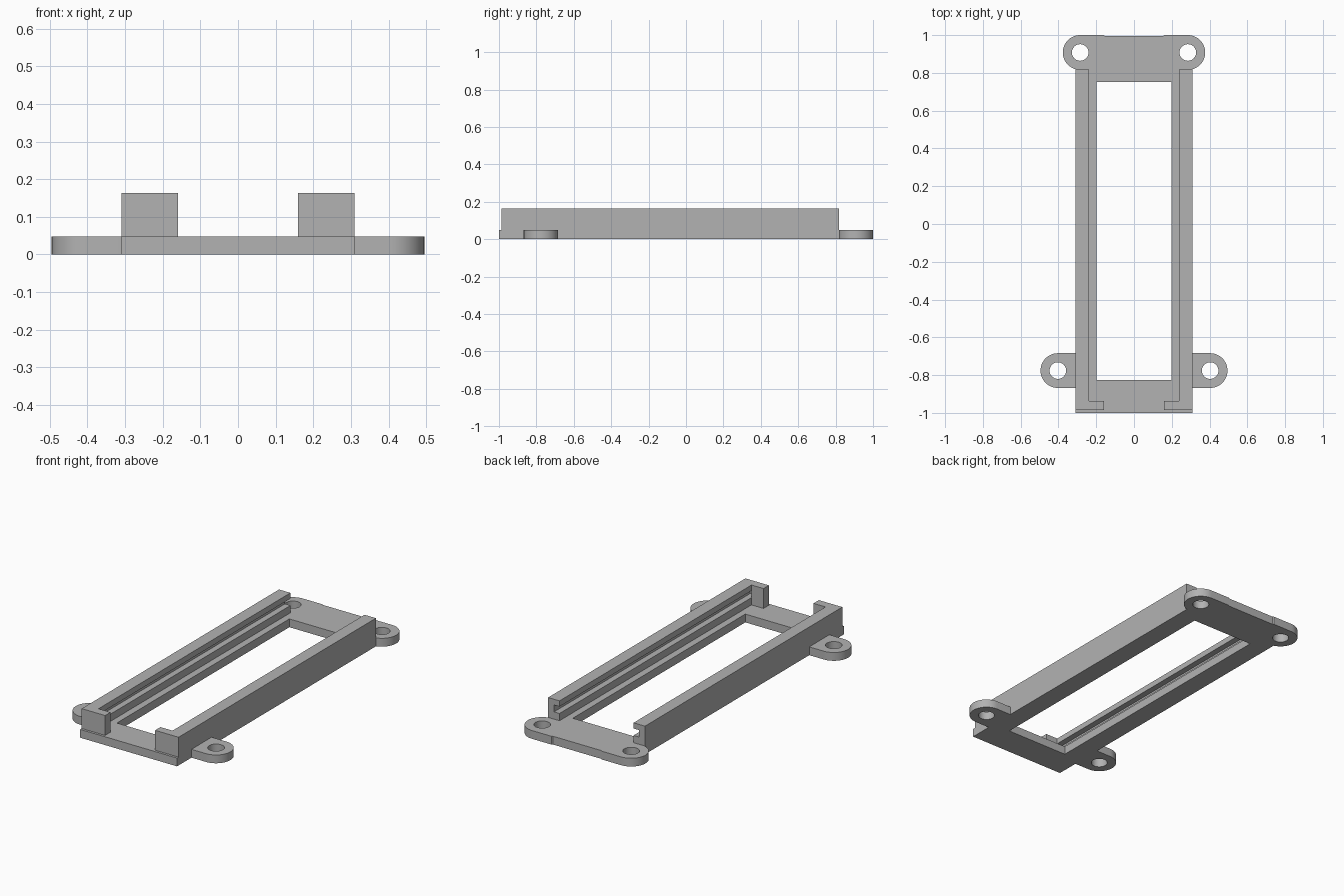
import bpy, bmesh
from math import cos, sin, pi, radians

cube = bpy.data.objects.get("Cube")
if cube:
    bpy.data.objects.remove(cube, do_unlink=True)

grey = bpy.data.materials.new("plain grey")
grey.use_nodes = True
colour = (0.45, 0.45, 0.45, 1)
grey.diffuse_color = colour
grey.node_tree.nodes["Principled BSDF"].inputs["Base Color"].default_value = colour

BASE, TOP = 0.048, 0.163     # plate thickness, rail height
RAIL, LIP = 0.31, 0.237      # outer wall and inner lip, in x
FRONT, BACK = -0.986, 0.818  # rail ends, in y
R, HOLE = 0.092, 0.044       # lug and screw hole radii
BACK_LUG, SIDE_LUG = (0.285, 0.908), (0.403, -0.776)


def arc(centre, radius, start, end, steps=24):
    angles = [radians(start + (end - start) * i / steps) for i in range(steps + 1)]
    return [(centre[0] + radius * cos(a), centre[1] + radius * sin(a)) for a in angles]


def mirrored(points):
    return [(-x, y) for x, y in reversed(points)]


def finish(obj):
    obj.data.materials.append(grey)
    bpy.ops.object.select_all(action='DESELECT')
    obj.select_set(True)
    bpy.context.view_layer.objects.active = obj


def prism(name, profile, start, end, axis):
    """Extrude a closed profile along y (profile in x, z) or z (profile in x, y)."""
    bm = bmesh.new()
    place = (lambda u, v: (u, start, v)) if axis == 'Y' else (lambda u, v: (u, v, start))
    face = bm.faces.new([bm.verts.new(place(u, v)) for u, v in profile])
    moved = bmesh.ops.extrude_face_region(bm, geom=[face])["geom"]
    step = (0, end - start, 0) if axis == 'Y' else (0, 0, end - start)
    bmesh.ops.translate(bm, vec=step, verts=[g for g in moved if isinstance(g, bmesh.types.BMVert)])
    bmesh.ops.recalc_face_normals(bm, faces=bm.faces)
    mesh = bpy.data.meshes.new(name)
    bm.to_mesh(mesh)
    bm.free()
    obj = bpy.data.objects.new(name, mesh)
    bpy.context.collection.objects.link(obj)
    finish(obj)


# Base plate: one outline with rounded lugs, a window and four screw holes
side = [(RAIL, -1), (RAIL, SIDE_LUG[1] - R)]
side += arc(SIDE_LUG, R, -90, 90)
side += [(RAIL, SIDE_LUG[1] + R), (RAIL, BACK_LUG[1] - R + 0.003)]
side += arc(BACK_LUG, R, -74, 90)
side += [(0.16, 1), (0.155, 0.995)]
window = [(0.198, -0.825), (0.198, 0.752)]
loops = [side + mirrored(side), window + mirrored(window)]
for lug in (BACK_LUG, SIDE_LUG):
    ring = arc(lug, HOLE, 0, 360, 32)[:-1]
    loops += [ring, mirrored(ring)]

curve = bpy.data.curves.new("base_plate", 'CURVE')
curve.dimensions = '2D'
curve.fill_mode = 'BOTH'
curve.extrude = BASE / 2
for loop in loops:
    spline = curve.splines.new('POLY')
    spline.points.add(len(loop) - 1)
    spline.use_cyclic_u = True
    for point, (x, y) in zip(spline.points, loop):
        point.co = (x, y, BASE / 2, 1)
plate = bpy.data.objects.new("base_plate", curve)
plate.location.z = BASE / 2
bpy.context.collection.objects.link(plate)
finish(plate)
bpy.ops.object.convert(target='MESH')
plate = bpy.context.object
bm = bmesh.new()
bm.from_mesh(plate.data)
bmesh.ops.remove_doubles(bm, verts=bm.verts, dist=0.0001)
bmesh.ops.recalc_face_normals(bm, faces=bm.faces)
# Settle the plate exactly on the ground
low = min(v.co.z for v in bm.verts)
bmesh.ops.translate(bm, vec=(0, 0, -low), verts=bm.verts)
bm.to_mesh(plate.data)
bm.free()
plate.location.z = 0
bpy.ops.object.shade_smooth_by_angle(angle=radians(30))

# Grooved rails with an end stop at the front of each
groove = 0.272
section = [(RAIL, BASE), (RAIL, TOP), (LIP, TOP), (LIP, 0.13),
           (groove, 0.13), (groove, 0.09), (LIP, 0.09), (LIP, BASE)]
stop = [(0.16, FRONT), (LIP, FRONT), (LIP, -0.937), (0.16, -0.937)]
filler = [(LIP, FRONT), (groove, FRONT), (groove, -0.975), (LIP, -0.975)]
for label, flip in (("left", False), ("right", True)):
    def shape(points):
        return mirrored(points) if flip else points
    prism(label + "_rail", shape(section), FRONT, BACK, 'Y')
    prism(label + "_end_stop", shape(stop), BASE, TOP, 'Z')
    prism(label + "_groove_end", shape(filler), 0.09, 0.13, 'Z')
